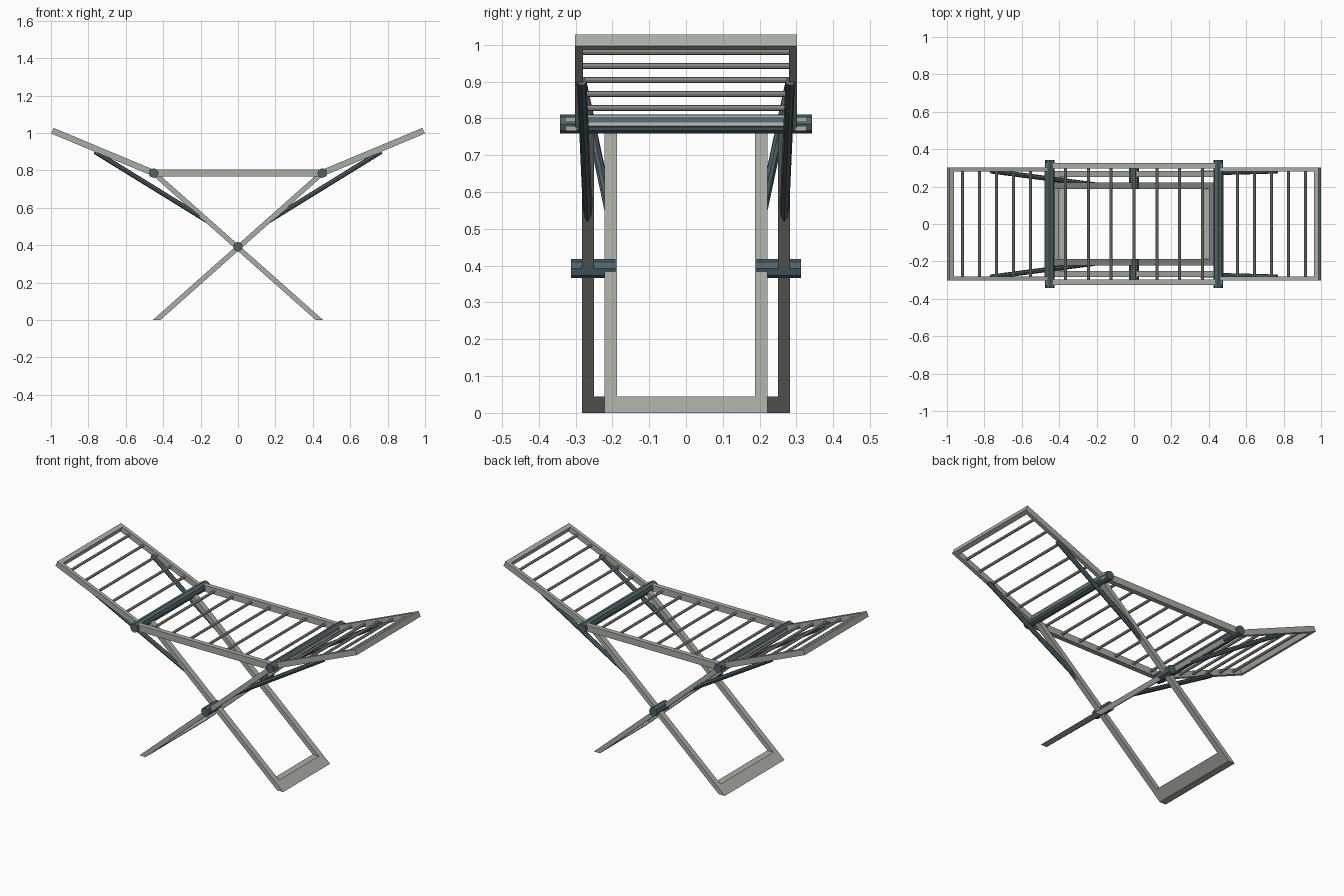
import bpy, bmesh, math
from mathutils import Vector

old = bpy.data.objects.get("Cube")
if old:
    bpy.data.objects.remove(old, do_unlink=True)


def material(name, rgb):
    m = bpy.data.materials.new(name)
    m.use_nodes = True
    m.diffuse_color = (*rgb, 1)
    m.node_tree.nodes["Principled BSDF"].inputs["Base Color"].default_value = (*rgb, 1)
    return m


WOOD = material("weathered wood", (0.39, 0.42, 0.37))
METAL = material("slate metal", (0.08, 0.127, 0.144))


def finish(name, bm, mat):
    bmesh.ops.recalc_face_normals(bm, faces=bm.faces)
    me = bpy.data.meshes.new(name)
    bm.to_mesh(me)
    bm.free()
    me.materials.append(mat)
    ob = bpy.data.objects.new(name, me)
    bpy.context.collection.objects.link(ob)
    return ob


def prism(bm, profile, y0, y1):
    """Extrude an x-z profile from y0 to y1."""
    face = bm.faces.new([bm.verts.new((x, y0, z)) for x, z in profile])
    new = bmesh.ops.extrude_face_region(bm, geom=[face])["geom"]
    verts = [v for v in new if isinstance(v, bmesh.types.BMVert)]
    bmesh.ops.translate(bm, vec=(0, y1 - y0, 0), verts=verts)


def bar(bm, a, b, thick, y0, y1):
    """Square-ended bar along the x-z line a-b."""
    a, b = Vector(a), Vector(b)
    d = (b - a).normalized()
    n = Vector((-d.y, d.x)) * thick / 2
    prism(bm, [a - n, b - n, b + n, a + n], y0, y1)


def rod(bm, a, b, radius, sides=8):
    a, b = Vector(a), Vector(b)
    d = b - a
    new = bmesh.ops.create_cone(bm, cap_ends=True, segments=sides, radius1=radius,
                                radius2=radius, depth=d.length)["verts"]
    bmesh.ops.rotate(bm, verts=new, matrix=d.to_track_quat("Z", "Y").to_matrix())
    bmesh.ops.translate(bm, verts=new, vec=(a + b) / 2)


HINGE_X, HINGE_Z = 0.45, 0.785
SLOPE = math.atan2(0.227, 0.543)
DIR = Vector((math.cos(SLOPE), math.sin(SLOPE)))
HINGE = Vector((HINGE_X, HINGE_Z))

# Seat: two side rails and seven rods
bm = bmesh.new()
for s in (-1, 1):
    bar(bm, (-0.473, HINGE_Z), (0.473, HINGE_Z), 0.038, s * 0.297, s * 0.326)
finish("seat_rails", bm, WOOD)
bm = bmesh.new()
for i in range(-3, 4):
    rod(bm, (i * 0.122, -0.305, HINGE_Z), (i * 0.122, 0.305, HINGE_Z), 0.008)
finish("seat_rods", bm, WOOD)

for side, name in ((1, "left"), (-1, "right")):
    def on_panel(t):
        p = HINGE + DIR * t
        return Vector((side * p.x, p.y))

    # Sloping end panel: rails, cross rails and five rods
    bm = bmesh.new()
    end = 0.588
    for s in (-1, 1):
        bar(bm, on_panel(0), on_panel(end), 0.033, s * 0.28, s * 0.302)
    bar(bm, on_panel(0), on_panel(0.024), 0.033, -0.28, 0.28)
    bar(bm, on_panel(end - 0.026), on_panel(end), 0.033, -0.28, 0.28)
    finish(name + "_panel_frame", bm, WOOD)
    bm = bmesh.new()
    for i in range(5):
        p = on_panel(0.111 + 0.099 * i)
        rod(bm, (p.x, -0.285, p.y), (p.x, 0.285, p.y), 0.008)
    finish(name + "_panel_rods", bm, WOOD)

    # Hinge tube
    bm = bmesh.new()
    rod(bm, (side * HINGE_X, -0.342, HINGE_Z), (side * HINGE_X, 0.342, HINGE_Z), 0.026)
    finish(name + "_hinge_tube", bm, METAL)

    # Crossed leg frame, cut level with the floor
    y0, y1 = (0.25, 0.283) if side == 1 else (0.187, 0.222)
    foot = Vector((-side * 0.435, 0))
    top = Vector((side * HINGE_X, HINGE_Z))
    d = (top - foot).normalized()
    half = Vector((0.0135 / abs(d.y), 0))
    n = Vector((-d.y, d.x)) * 0.0135
    if n.x < 0:
        n = -n
    bm = bmesh.new()
    for s in (-1, 1):
        prism(bm, [foot - half, foot + half, top + n, top - n], s * y0, s * y1)
    lip = d * 0.045 / d.y
    prism(bm, [foot - half, foot + half, foot + half + lip, foot - half + lip], -y0, y0)
    finish(name + "_leg_frame", bm, WOOD)

    # Struts from the panel down to the leg
    bm = bmesh.new()
    ym = (y0 + y1) / 2
    for s in (-1, 1):
        rod(bm, (side * 0.765, s * 0.283, 0.9), (side * 0.165, s * ym, 0.53), 0.013)
    finish(name + "_struts", bm, METAL)

# Pivots where the legs cross
bm = bmesh.new()
for s in (-1, 1):
    rod(bm, (0, s * 0.191, 0.392), (0, s * 0.313, 0.392), 0.026)
finish("leg_pivots", bm, METAL)
